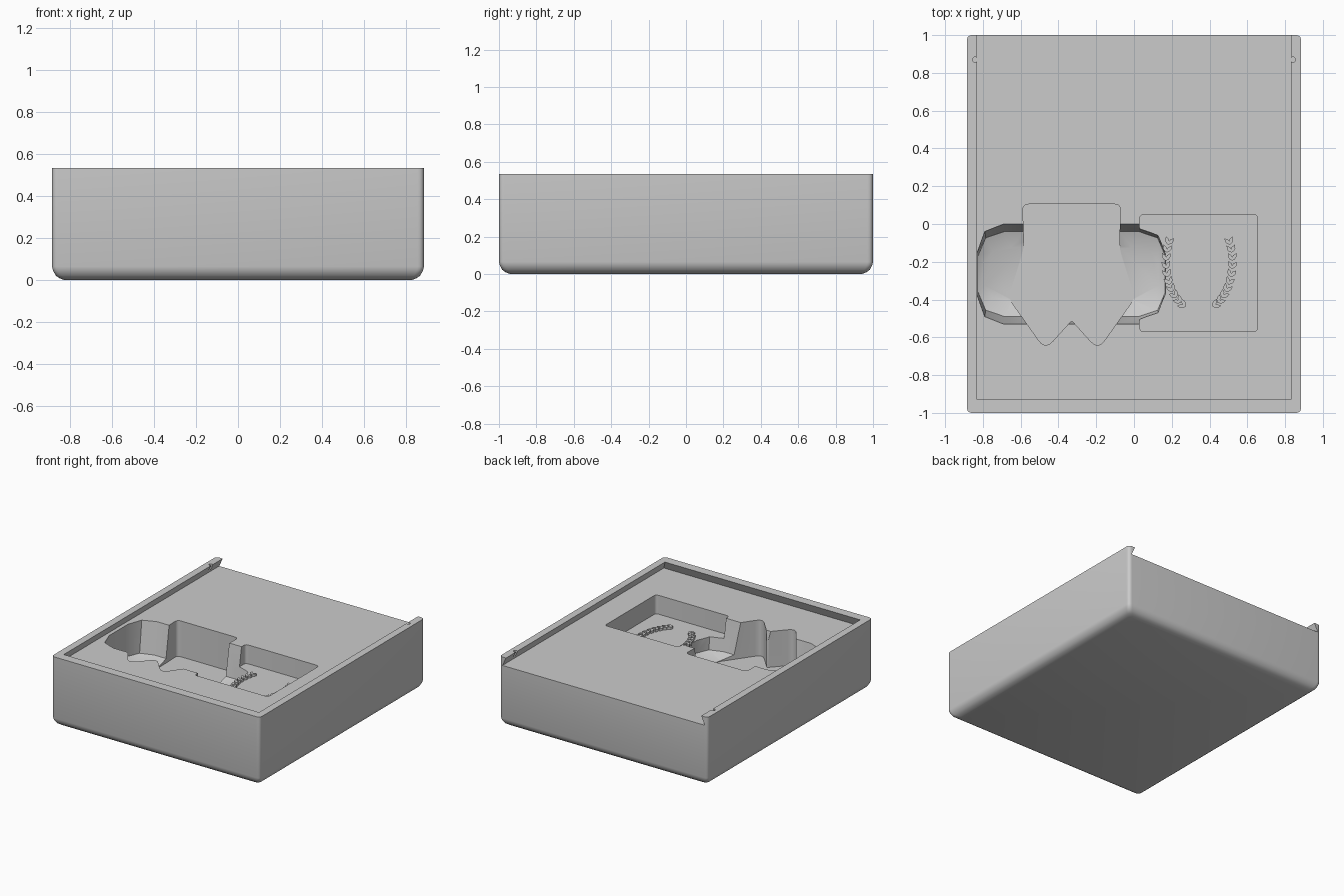
import bpy, bmesh, math
from mathutils import Vector

if "Cube" in bpy.data.objects:
    bpy.data.objects.remove(bpy.data.objects["Cube"], do_unlink=True)

grey = bpy.data.materials.new("plain grey")
grey.use_nodes = True
GREY = (0.6, 0.6, 0.6, 1)
grey.diffuse_color = GREY
grey.node_tree.nodes["Principled BSDF"].inputs["Base Color"].default_value = GREY


def make_object(name, bm):
    bmesh.ops.recalc_face_normals(bm, faces=bm.faces)
    mesh = bpy.data.meshes.new(name)
    bm.to_mesh(mesh)
    bm.free()
    mesh.materials.append(grey)
    obj = bpy.data.objects.new(name, mesh)
    bpy.context.collection.objects.link(obj)
    return obj


def add_loft(bm, rings):
    """Closed solid through rings of (points, height)."""
    loops = [[bm.verts.new((x, y, z)) for x, y in pts] for pts, z in rings]
    n = len(loops[0])
    for low, high in zip(loops, loops[1:]):
        for i in range(n):
            j = (i + 1) % n
            bm.faces.new((low[i], low[j], high[j], high[i]))
    bm.faces.new(loops[0][::-1])
    bm.faces.new(loops[-1])


def loft(name, rings):
    bm = bmesh.new()
    add_loft(bm, rings)
    return make_object(name, bm)


def rounded(points, radii, steps=5):
    """Round polygon corners with short quadratic curves."""
    out = []
    for i, (p, r) in enumerate(zip(points, radii)):
        p = Vector(p)
        if r == 0:
            out.append(tuple(p))
            continue
        a = p + (Vector(points[i - 1]) - p).normalized() * r
        b = p + (Vector(points[(i + 1) % len(points)]) - p).normalized() * r
        for k in range(steps + 1):
            t = k / steps
            out.append(tuple(a * (1 - t) ** 2 + p * 2 * t * (1 - t) + b * t * t))
    return out


def rectangle(x0, x1, y0, y1, r=0.0):
    return rounded([(x0, y0), (x1, y0), (x1, y1), (x0, y1)], [r] * 4)


def cut(target, cutter):
    mod = target.modifiers.new("cut", 'BOOLEAN')
    mod.operation = 'DIFFERENCE'
    mod.solver = 'EXACT'
    mod.object = cutter
    bpy.context.view_layer.objects.active = target
    bpy.ops.object.modifier_apply(modifier=mod.name)
    bpy.data.objects.remove(cutter, do_unlink=True)


W, L, H = 0.885, 1.0, 0.535
LEDGE, POCKET, DEEP, ABOVE = 0.47, 0.325, 0.2, 0.6

# Box body with a softened underside
rings = []
for inset, z in [(0.06, 0), (0.035, 0.01), (0.018, 0.022), (0.005, 0.045), (0, 0.065), (0, H)]:
    rings.append((rectangle(-W + inset, W - inset, -L + inset, L - inset, 0.03), z))
body = loft("box_body", rings)

# Dovetail groove for a sliding lid, open at the back
slope = 0.03 / (H - LEDGE)
groove = []
for z in (LEDGE, ABOVE):
    s = (z - LEDGE) * slope
    groove.append((rectangle(-0.86 + s, 0.86 - s, -0.96 + s, 1.2), z))
cut(body, loft("lid_groove", groove))

# Lid detents near the open end
for x in (-0.841, 0.841):
    circle = [(x + 0.014 * math.cos(a * math.tau / 16),
               0.87 + 0.014 * math.sin(a * math.tau / 16)) for a in range(16)]
    cut(body, loft("detent", [(circle, LEDGE + 0.005), (circle, ABOVE)]))

# Square pocket
square = rectangle(0.03, 0.655, -0.57, 0.05, 0.025)
cut(body, loft("square_pocket", [(square, POCKET), (square, ABOVE)]))

# Wide eight-cornered recess with steep leaning sides and a hollowed floor
CX, CY = -0.33, -0.265


def octagon(hx, hy):
    quarter = [(hx, hy * 0.43), (hx - 0.04, hy * 0.85), (hx - 0.14, hy)]
    right = [(x, -y) for x, y in quarter[::-1]] + quarter
    return [(CX + x, CY + y) for x, y in right] + [(CX - x, CY + y) for x, y in right[::-1]]


cut(body, loft("wide_recess", [(octagon(0.46, 0.14), DEEP), (octagon(0.495, 0.225), 0.23),
                               (octagon(0.5, 0.265), LEDGE), (octagon(0.5, 0.265), ABOVE)]))

# Tall recess with a double-pointed front
half = [(0.26, 0.105), (0.25, -0.14), (0.335, -0.39), (0.14, -0.665)]
corner = [0.035, 0.08, 0.03, 0.06]
outline = [(CX + x, y) for x, y in half] + [(CX, -0.51)]
outline += [(CX - x, y) for x, y in half[::-1]]
tall = rounded(outline, corner + [0.015] + corner[::-1])
cut(body, loft("tall_recess", [(tall, DEEP - 0.005), (tall, ABOVE)]))

# Raised laurel sprays on the square pocket floor
bm = bmesh.new()


def add_leaf(base, heading, length=0.046, width=0.011):
    along = Vector((math.cos(heading), math.sin(heading)))
    side = Vector((-along.y, along.x))
    shape = [(0, 0), (0.3, -0.8), (0.6, -0.9), (1, 0), (0.6, 0.9), (0.3, 0.8)]
    pts = [tuple(base + along * (u * length) + side * (v * width)) for u, v in shape]
    add_loft(bm, [(pts, POCKET - 0.01), (pts, POCKET + 0.018)])


for sx in (-1, 1):
    for i in range(10):
        t = math.radians(-66 + i * 9.6)
        base = Vector((0.345 + sx * 0.175 * math.cos(t), -0.2 + 0.26 * math.sin(t)))
        heading = math.atan2(0.26 * math.cos(t), -sx * 0.175 * math.sin(t))
        for turn in (-0.5, 0.5):
            add_leaf(base, heading + turn)
laurel = make_object("laurel_sprays", bm)

# Smooth the rounded edges only
bpy.ops.object.select_all(action='DESELECT')
body.select_set(True)
bpy.context.view_layer.objects.active = body
bpy.ops.object.shade_smooth_by_angle(angle=math.radians(30))
